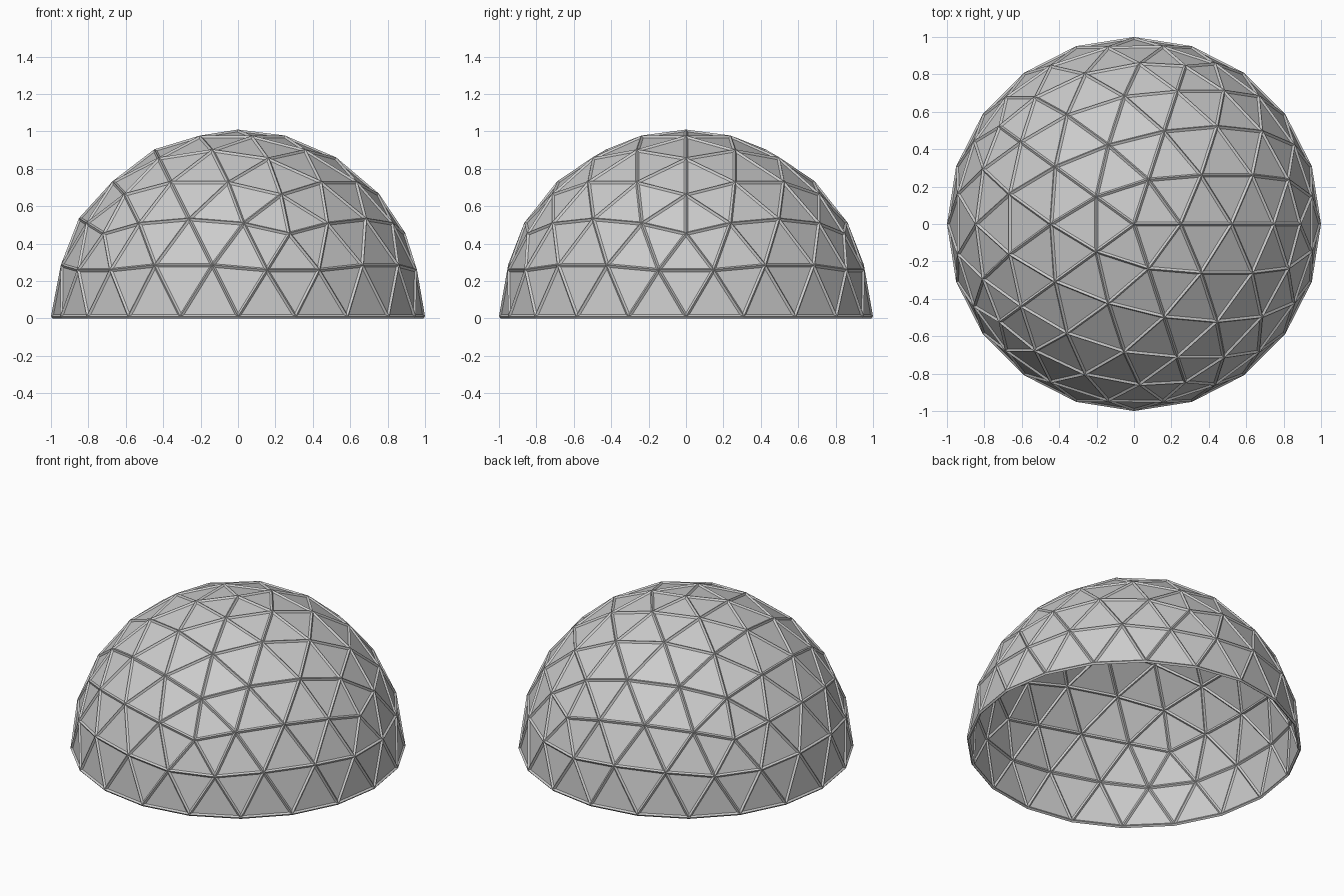
import bpy
import bmesh
from mathutils import Matrix

if "Cube" in bpy.data.objects:
    bpy.data.objects.remove(bpy.data.objects["Cube"])

STRUT = 0.02            # strut thickness
R = 1.0 - STRUT / 2     # dome radius to the strut centre line


def dome_mesh(name):
    """Upper half of a four-frequency geodesic sphere."""
    bm = bmesh.new()
    bmesh.ops.create_icosphere(bm, subdivisions=1, radius=1.0)
    bmesh.ops.subdivide_edges(bm, edges=bm.edges[:], cuts=3, use_grid_fill=True)
    for v in bm.verts:
        v.co = v.co.normalized() * R
    low = [v for v in bm.verts if v.co.z < -0.01]
    bmesh.ops.delete(bm, geom=low, context='VERTS')
    bmesh.ops.transform(bm, matrix=Matrix.Translation((0, 0, STRUT / 2)), verts=bm.verts[:])
    bmesh.ops.recalc_face_normals(bm, faces=bm.faces[:])
    me = bpy.data.meshes.new(name)
    bm.to_mesh(me)
    bm.free()
    ob = bpy.data.objects.new(name, me)
    bpy.context.collection.objects.link(ob)
    return ob


# Flat triangular skin
dome_mesh("panels")

# Diamond-section struts on every edge, including the base ring
struts = dome_mesh("struts")
wire = struts.modifiers.new("frame", 'WIREFRAME')
wire.thickness = STRUT
wire.offset = 0.0
wire.use_boundary = True
wire.use_replace = True
wire.use_even_offset = True
